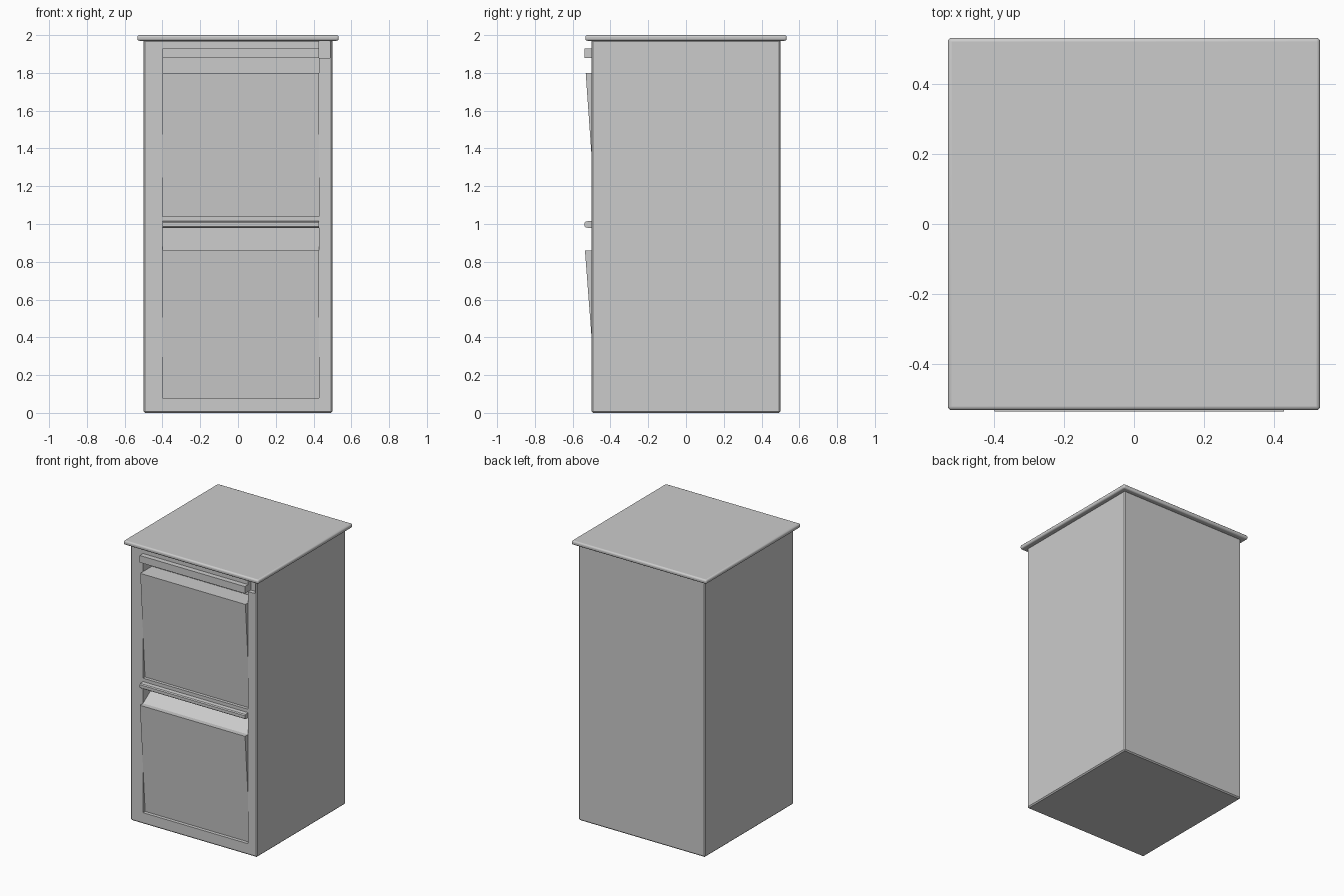
import bpy, bmesh

if "Cube" in bpy.data.objects:
    bpy.data.objects.remove(bpy.data.objects["Cube"])

X0, X1 = -0.40, 0.43      # left and right limits of the drawer openings
FRONT = -0.5


def finish(name, bm):
    bmesh.ops.recalc_face_normals(bm, faces=bm.faces)
    mesh = bpy.data.meshes.new(name)
    bm.to_mesh(mesh)
    bm.free()
    ob = bpy.data.objects.new(name, mesh)
    bpy.context.collection.objects.link(ob)
    return ob


def prism(name, profile, x0=X0, x1=X1):
    """Extrude a (y, z) profile along x."""
    bm = bmesh.new()
    face = bm.faces.new([bm.verts.new((x0, y, z)) for y, z in profile])
    ext = bmesh.ops.extrude_face_region(bm, geom=[face])["geom"]
    moved = [v for v in ext if isinstance(v, bmesh.types.BMVert)]
    bmesh.ops.translate(bm, verts=moved, vec=(x1 - x0, 0, 0))
    return finish(name, bm)


def box(name, x0, x1, y0, y1, z0, z1):
    return prism(name, [(y0, z0), (y1, z0), (y1, z1), (y0, z1)], x0, x1)


def bevel(ob, width, segments):
    mod = ob.modifiers.new("bevel", "BEVEL")
    mod.width, mod.segments = width, segments
    for p in ob.data.polygons:
        p.use_smooth = segments > 1
    bpy.context.view_layer.objects.active = ob
    ob.select_set(True)
    if segments > 1:
        bpy.ops.object.shade_smooth_by_angle(angle=0.6)
    ob.select_set(False)


def cut(target, cutter):
    mod = target.modifiers.new("cut", "BOOLEAN")
    mod.operation, mod.solver, mod.object = "DIFFERENCE", "EXACT", cutter
    cutter.hide_render = True
    cutter.hide_set(True)


# Cabinet body and overhanging top
body = box("cabinet_body", -0.5, 0.5, FRONT, 0.5, 0, 1.975)
bevel(body, 0.008, 1)
top = box("cabinet_top", -0.533, 0.533, -0.533, 0.533, 1.97, 2.0)
bevel(top, 0.011, 3)

# Tilted drawer fronts: bottom z, z where the front plane is crossed, top z,
# protrusion, and the hand recess behind the upper lip
drawers = [
    ("lower", 0.08, 0.40, 0.86, 0.035, [(-0.32, 0.98), (-0.6, 0.98)]),
    ("upper", 1.04, 1.36, 1.80, 0.031, [(-0.40, 1.80), (-0.40, 1.88), (-0.6, 1.88)]),
]
for label, z0, zc, z1, out, recess in drawers:
    inset = out * (zc - z0) / (z1 - zc)
    void = [(-0.6, z0), (FRONT + inset, z0), (FRONT - out, z1)]
    if label == "lower":
        void.append((FRONT, z1))
    cut(body, prism(label + "_opening_cutter", void + recess))
    prism(label + "_drawer_lip", [(FRONT, zc), (FRONT - out, z1), (FRONT, z1)])

# Small corner notch beside the upper rail
cut(body, box("corner_notch_cutter", X1, 0.486, -0.6, -0.47, 1.88, 1.969))

# Rails above each drawer
box("upper_rail", X0, X1, -0.537, FRONT, 1.88, 1.93)
prism("lower_rail", [(FRONT, 0.978), (-0.53, 0.981), (-0.537, 0.987),
                     (-0.537, 1.008), (-0.53, 1.014), (FRONT, 1.016)])
